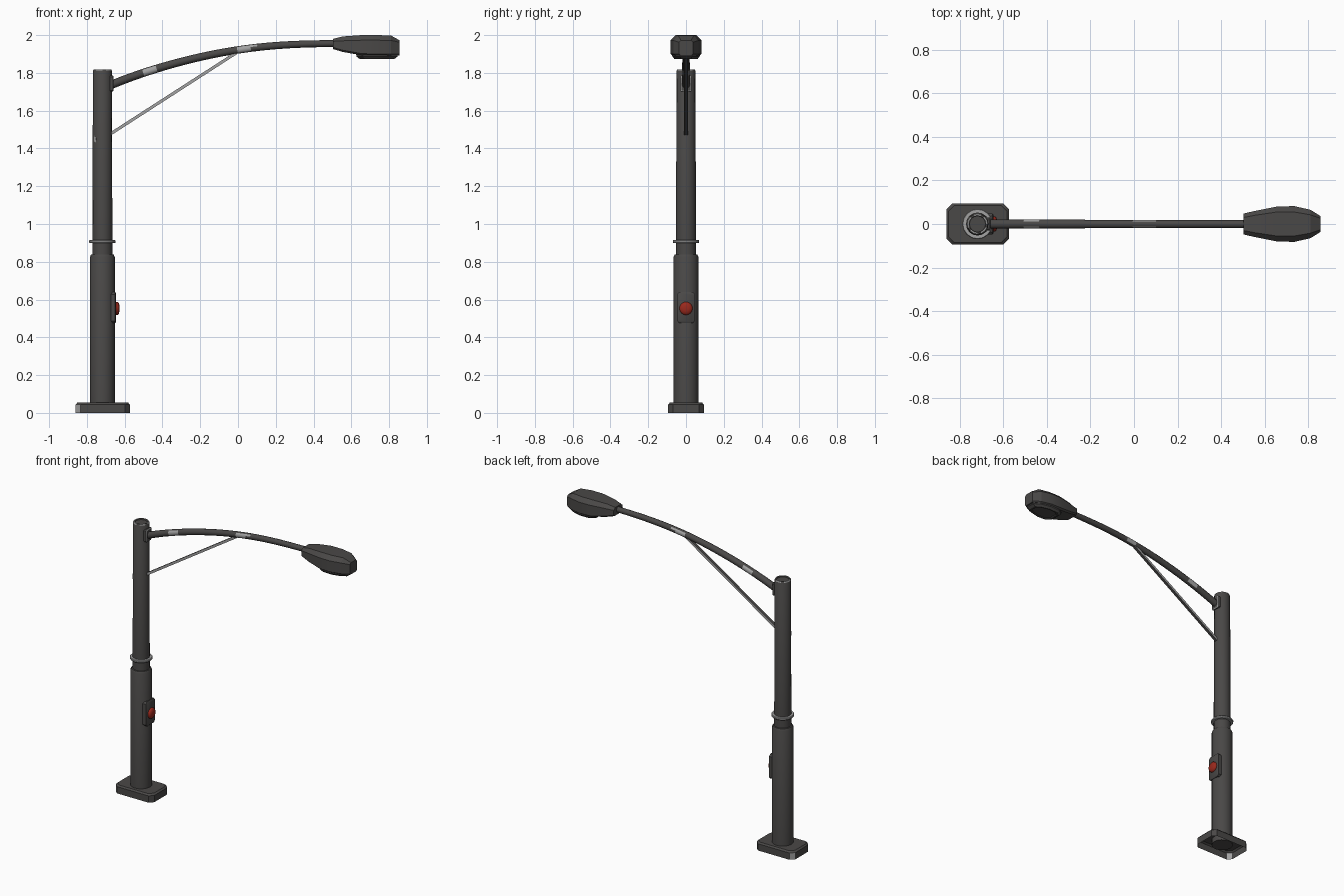
import bpy, bmesh, math
from mathutils import Vector

if "Cube" in bpy.data.objects:
    bpy.data.objects.remove(bpy.data.objects["Cube"])

PX = -0.718  # pole centre


def mat(name, c):
    m = bpy.data.materials.new(name)
    m.diffuse_color = (*c, 1)
    m.use_nodes = True
    m.node_tree.nodes["Principled BSDF"].inputs["Base Color"].default_value = m.diffuse_color
    return m


DARK = mat("dark grey paint", (0.068, 0.065, 0.063))
WORN = mat("worn bare metal", (0.36, 0.36, 0.36))
RED = mat("red button", (0.32, 0.022, 0.012))


def finish(name, bm, mats, rule=None, angle=35):
    bmesh.ops.recalc_face_normals(bm, faces=bm.faces)
    if rule:
        for f in bm.faces:
            f.material_index = 1 if rule(f.calc_center_median(), f.normal) else 0
    me = bpy.data.meshes.new(name)
    bm.to_mesh(me)
    bm.free()
    ob = bpy.data.objects.new(name, me)
    bpy.context.collection.objects.link(ob)
    for m in mats:
        me.materials.append(m)
    bpy.ops.object.select_all(action='DESELECT')
    ob.select_set(True)
    bpy.context.view_layer.objects.active = ob
    bpy.ops.object.shade_smooth_by_angle(angle=math.radians(angle))
    return ob


def loft(rings, cap_start=True, cap_end=True):
    bm = bmesh.new()
    vs = [[bm.verts.new(p) for p in r] for r in rings]
    n = len(vs[0])
    for a, b in zip(vs, vs[1:]):
        for i in range(n):
            j = (i + 1) % n
            bm.faces.new((a[i], a[j], b[j], b[i]))
    if cap_start:
        bm.faces.new(vs[0][::-1])
    if cap_end:
        bm.faces.new(vs[-1])
    return bm


def lathe(profile, n=16):
    return loft([[(PX + r * math.cos(2 * math.pi * i / n), r * math.sin(2 * math.pi * i / n), z)
                  for i in range(n)] for r, z in profile])


def chamfer_rect(cx, hx, hy, c):
    q = [(hx, hy - c), (hx - c, hy), (c - hx, hy), (-hx, hy - c),
         (-hx, c - hy), (c - hx, -hy), (hx - c, -hy), (hx, c - hy)]
    return [(cx + x, y) for x, y in q]


# base plate: hollow shell, open underneath, worn left corners
base = [(0.143, 0.094, 0.0), (0.143, 0.094, 0.045), (0.134, 0.085, 0.055)]
bm = loft([[(x, y, z) for x, y in chamfer_rect(-0.716, hx, hy, 0.026)] for hx, hy, z in base], False)
finish("base_plate", bm, [DARK, WORN],
       lambda c, n: n.x < -0.3 and abs(n.y) > 0.3 and c.z < 0.05)

# lower sleeve and upper pole
finish("lower_sleeve", lathe([(0.066, 0.02), (0.066, 0.825), (0.06, 0.838), (0.05, 0.84)]), [DARK])


def rim_worn(c, n):
    k = int((math.atan2(c.y, c.x - PX) + math.pi) / (math.pi / 8))
    r = math.hypot(c.x - PX, c.y)
    return c.z > 1.81 and 0.038 < r and k % 3 != 1


finish("upper_pole", lathe([(0.053, 0.83), (0.053, 0.92), (0.05, 1.812), (0.046, 1.819),
                            (0.039, 1.819), (0.037, 1.812)]), [DARK, WORN], rim_worn)

# bare metal collar ring
finish("collar_ring", lathe([(0.05, 0.899), (0.067, 0.899), (0.07, 0.903), (0.07, 0.911),
                             (0.067, 0.915), (0.05, 0.915)]), [WORN])

# small scuff on the pole
a0 = math.radians(220)
sc = [[(PX + r * math.cos(a0 + d), r * math.sin(a0 + d), z)
       for d, z in ((-.16, 1.438), (.16, 1.432), (.19, 1.455), (-.1, 1.468))] for r in (0.049, 0.0525)]
finish("pole_scuff", loft(sc), [WORN])

# button panel (chamfered plate facing +x) and red button
panel = [(-0.68, 0.048, 0.082), (-0.65, 0.048, 0.082), (-0.645, 0.042, 0.076)]
bm = loft([[(x, y, 0.557 + z) for z, y in chamfer_rect(0, hz, hy, 0.012)] for x, hy, hz in panel])
finish("button_panel", bm, [DARK])
N = 16
btn = [(0.035, -0.65), (0.035, -0.638), (0.028, -0.631), (0.014, -0.627)]
bm = loft([[(x, r * math.cos(2 * math.pi * i / N), 0.553 + r * math.sin(2 * math.pi * i / N))
            for i in range(N)] for r, x in btn])
finish("call_button", bm, [RED], angle=50)

# arm bracket with worn border
br = [(-0.69, 0.03, 0.042), (-0.662, 0.03, 0.042), (-0.658, 0.025, 0.037), (-0.658, 0.023, 0.033)]
bm = loft([[(x, y, 1.743 + z) for z, y in chamfer_rect(0, hz, hy, 0.006)] for x, hy, hz in br])
finish("arm_bracket", bm, [DARK, WORN], lambda c, n: c.x > -0.661 and n.x < 0.95)

# curved arm, swept along a smooth path
key = [(-0.68, 1.733), (-0.467, 1.811), (-0.203, 1.883), (0.045, 1.928), (0.27, 1.949), (0.53, 1.956)]


def arm_z(x):  # Lagrange curve through the key points
    t = 0
    for i, (xi, zi) in enumerate(key):
        w = zi
        for j, (xj, _) in enumerate(key):
            if i != j:
                w *= (x - xj) / (xi - xj)
        t += w
    return t


rings = []
for k in range(35):
    x = -0.68 + 1.21 * k / 34
    tan = Vector((0.02, 0, arm_z(x + 0.01) - arm_z(x - 0.01))).normalized()
    up = Vector((-tan.z, 0, tan.x))
    r = 0.022 - 0.004 * k / 34
    rings.append([Vector((x, 0, arm_z(x))) + up * r * math.sin(a) + Vector((0, r * math.cos(a), 0))
                  for a in (math.pi * (i + 0.5) / 5 for i in range(10))])
finish("curved_arm", loft(rings), [DARK, WORN],
       lambda c, n: abs(n.y) > 0.5 and n.z < 0.75 and (-0.5 < c.x < -0.425 or 0.01 < c.x < 0.085),
       angle=50)

# diagonal brace, worn on its sides
p, q = Vector((-0.675, 0, 1.477)), Vector((0.0, 0, 1.912))
d = (q - p).normalized()
up = Vector((-d.z, 0, d.x)) * 0.008
sd = Vector((0, 0.01, 0))
finish("diagonal_brace", loft([[e + up + sd, e + up - sd, e - up - sd, e - up + sd] for e in (p, q)]),
       [DARK, WORN], lambda c, n: abs(n.y) > 0.7)

# lamp head: lofted sections (x, half width, top half width, top, shoulder, low, bottom)
secs = [(0.503, 0.048, 0.03, 1.98, 1.967, 1.935, 1.926),
        (0.555, 0.06, 0.04, 1.993, 1.97, 1.92, 1.911),
        (0.655, 0.08, 0.055, 2.0, 1.973, 1.902, 1.893),
        (0.735, 0.082, 0.055, 2.0, 1.973, 1.9, 1.892),
        (0.81, 0.065, 0.042, 1.998, 1.972, 1.9, 1.892),
        (0.856, 0.036, 0.026, 1.972, 1.962, 1.9, 1.893)]
rings = [[(x, tw, zt), (x, w, zs), (x, w, zl), (x, w * 0.85, zb),
          (x, -w * 0.85, zb), (x, -w, zl), (x, -w, zs), (x, -tw, zt)]
         for x, w, tw, zt, zs, zl, zb in secs]
finish("lamp_head", loft(rings), [DARK], angle=15)

# lens housing under the head
lens = [(0.625, 0.04), (0.66, 0.07), (0.735, 0.074), (0.805, 0.058), (0.847, 0.032)]
outline = lens + [(x, -y) for x, y in reversed(lens)]


def scaled(s, z):
    return [(0.736 + (x - 0.736) * s, y * s, z) for x, y in outline]


bm = loft([scaled(1, 1.9), scaled(0.98, 1.886), scaled(0.82, 1.873), scaled(0.72, 1.873), scaled(0.68, 1.878)])
finish("lamp_lens", bm, [DARK], angle=20)
